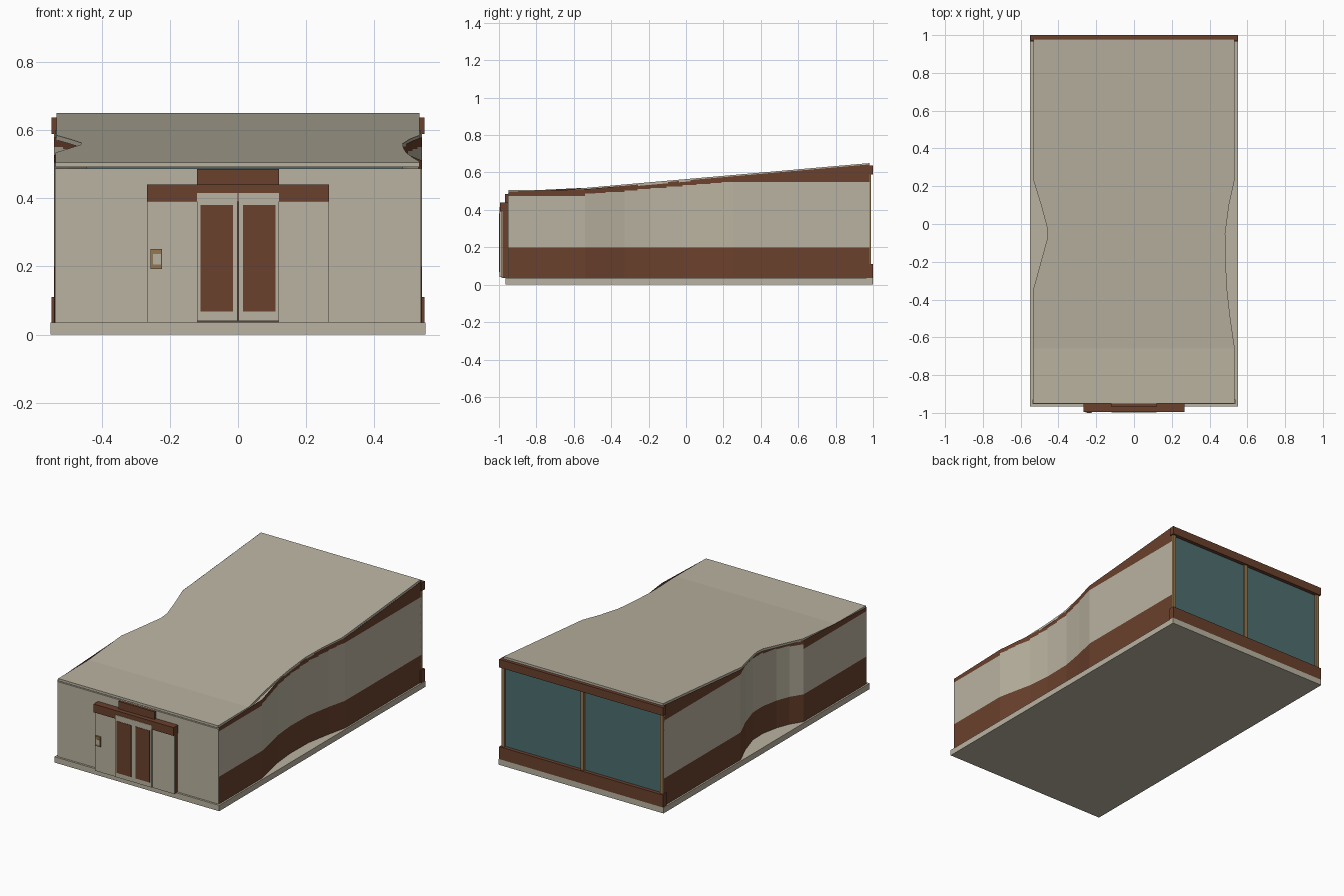
import bpy

cube = bpy.data.objects.get("Cube")
if cube:
    bpy.data.objects.remove(cube, do_unlink=True)


def material(name, color):
    m = bpy.data.materials.new(name)
    m.use_nodes = True
    rgba = (*color, 1)
    m.diffuse_color = rgba
    m.node_tree.nodes["Principled BSDF"].inputs["Base Color"].default_value = rgba
    return m


CREAM = material("cream render", (0.49, 0.45, 0.355))
BROWN = material("brown cladding", (0.145, 0.052, 0.026))
GLASS = material("teal glass", (0.075, 0.155, 0.16))
OCHRE = material("ochre metal", (0.30, 0.19, 0.08))


def mesh_object(name, verts, faces, mats, indices=None):
    me = bpy.data.meshes.new(name)
    me.from_pydata(verts, [], faces)
    for m in mats:
        me.materials.append(m)
    for i, p in enumerate(me.polygons):
        p.material_index = indices[i] if indices else 0
    ob = bpy.data.objects.new(name, me)
    bpy.context.scene.collection.objects.link(ob)
    return ob


def box(name, x, y, z, mat):
    verts = [(a, b, c) for a in x for b in y for c in z]
    faces = [(0, 1, 3, 2), (4, 6, 7, 5), (0, 4, 5, 1),
             (2, 3, 7, 6), (0, 2, 6, 4), (1, 5, 7, 3)]
    return mesh_object(name, verts, faces, [mat])


def lerp_path(path, y):
    for (y0, v0), (y1, v1) in zip(path, path[1:]):
        if y <= y1:
            return v0 + (v1 - v0) * (y - y0) / (y1 - y0)
    return path[-1][1]


FRONT, BACK = -0.95, 0.98
FLOOR, BAND, THICK = 0.035, 0.2, 0.014
roof_height = [(FRONT, 0.505), (-0.66, 0.507), (BACK, 0.65)]

# Plan curves: (y, distance from the centre line)
left_wall = [(FRONT, 0.54), (-0.54, 0.54), (-0.43, 0.517), (-0.33, 0.495), (-0.19, 0.482),
             (-0.02, 0.485), (0.13, 0.512), (0.25, 0.54), (BACK, 0.54)]
right_wall = [(FRONT, 0.54), (-0.35, 0.54), (-0.28, 0.495), (-0.2, 0.465), (-0.1, 0.445),
              (0.0, 0.447), (0.13, 0.487), (0.25, 0.54), (BACK, 0.54)]
left_roof = [(FRONT, 0.532), (-0.65, 0.532), (-0.5, 0.51), (-0.36, 0.494), (-0.2, 0.485),
             (-0.05, 0.483), (0.1, 0.503), (0.23, 0.532), (BACK, 0.532)]
right_roof = [(FRONT, 0.535), (-0.35, 0.535), (-0.28, 0.515), (-0.08, 0.46), (-0.02, 0.46),
              (0.1, 0.492), (0.23, 0.532), (BACK, 0.532)]


# Side walls: plinth band, render, then a stepped fascia under the roof
def side_wall(name, path, side):
    verts, faces, indices = [], [], []
    for (y0, x0), (y1, x1) in zip(path, path[1:]):
        cuts = 2 if y1 - y0 > 0.1 and y1 < 0.3 and y0 > -0.6 else 1
        for k in range(cuts):
            ya, yb = (y0 + (y1 - y0) * t / cuts for t in (k, k + 1))
            top = min(0.55, lerp_path(roof_height, ya) - THICK - 0.017)
            levels = [(FLOOR, FLOOR), (BAND, BAND), (top, top),
                      tuple(lerp_path(roof_height, y) - THICK / 2 for y in (ya, yb))]
            for i in range(3):
                n = len(verts)
                (la, lb), (ha, hb) = levels[i], levels[i + 1]
                xa, xb = side * lerp_path(path, ya), side * lerp_path(path, yb)
                verts += [(xa, ya, la), (xb, yb, lb), (xb, yb, hb), (xa, ya, ha)]
                quad = (n, n + 1, n + 2, n + 3)
                faces.append(quad if side > 0 else quad[::-1])
                indices.append(0 if i == 1 else 1)
    return mesh_object(name, verts, faces, [CREAM, BROWN], indices)


side_wall("left_wall", left_wall, 1)
side_wall("right_wall", right_wall, -1)

# Roof slab lofted along y
stations = sorted({y for p in (left_roof, right_roof, roof_height) for y, v in p})
verts, faces = [], []
for y in stations:
    z = lerp_path(roof_height, y)
    xl, xr = lerp_path(left_roof, y), -lerp_path(right_roof, y)
    verts += [(xr, y, z - THICK), (xl, y, z - THICK), (xl, y, z), (xr, y, z)]
for s in range(len(stations) - 1):
    for i in range(4):
        a, b = s * 4 + i, s * 4 + (i + 1) % 4
        faces.append((a, b, b + 4, a + 4))
last = len(verts) - 4
faces += [(3, 2, 1, 0), (last, last + 1, last + 2, last + 3)]
mesh_object("roof", verts, faces, [CREAM])

# Base and front wall
box("base_slab", (-0.55, 0.55), (-0.965, 1.0), (0, FLOOR), CREAM)
box("front_wall", (-0.537, 0.537), (-0.953, -0.93), (FLOOR, 0.487), CREAM)

# Entrance surround
box("entrance_core", (-0.264, 0.264), (-0.982, -0.95), (FLOOR, 0.40), BROWN)
box("entrance_beam", (-0.267, 0.267), (-0.995, -0.95), (0.39, 0.44), BROWN)
box("entrance_header", (-0.12, 0.12), (-0.968, -0.95), (0.44, 0.486), BROWN)
for side, label in ((1, "left"), (-1, "right")):
    def span(a, b):
        return sorted((side * a, side * b))
    box(label + "_entrance_panel", span(0.12, 0.265), (-0.986, -0.98), (FLOOR, 0.39), CREAM)
    box(label + "_door", span(0.001, 0.12), (-0.997, -0.96), (0.04, 0.415), CREAM)
    box(label + "_door_inset", span(0.014, 0.11), (-0.999, -0.996), (0.068, 0.38), BROWN)

# Keypad beside the door
box("keypad_frame", (-0.256, -0.223), (-0.997, -0.98), (0.192, 0.251), OCHRE)
box("keypad_face", (-0.249, -0.226), (-1.0, -0.995), (0.205, 0.236), CREAM)

# Glazed rear
box("rear_glass", (-0.535, 0.535), (0.965, 0.978), (0.1, 0.6), GLASS)
box("rear_sill", (-0.547, 0.547), (0.965, 1.0), (FLOOR, 0.11), BROWN)
box("rear_beam", (-0.547, 0.547), (0.97, 1.0), (0.588, 0.637), BROWN)
for x, label in ((-0.53, "right"), (0, "middle"), (0.53, "left")):
    box(label + "_mullion", (x - 0.01, x + 0.01), (0.97, 0.99), (0.11, 0.59), OCHRE)
